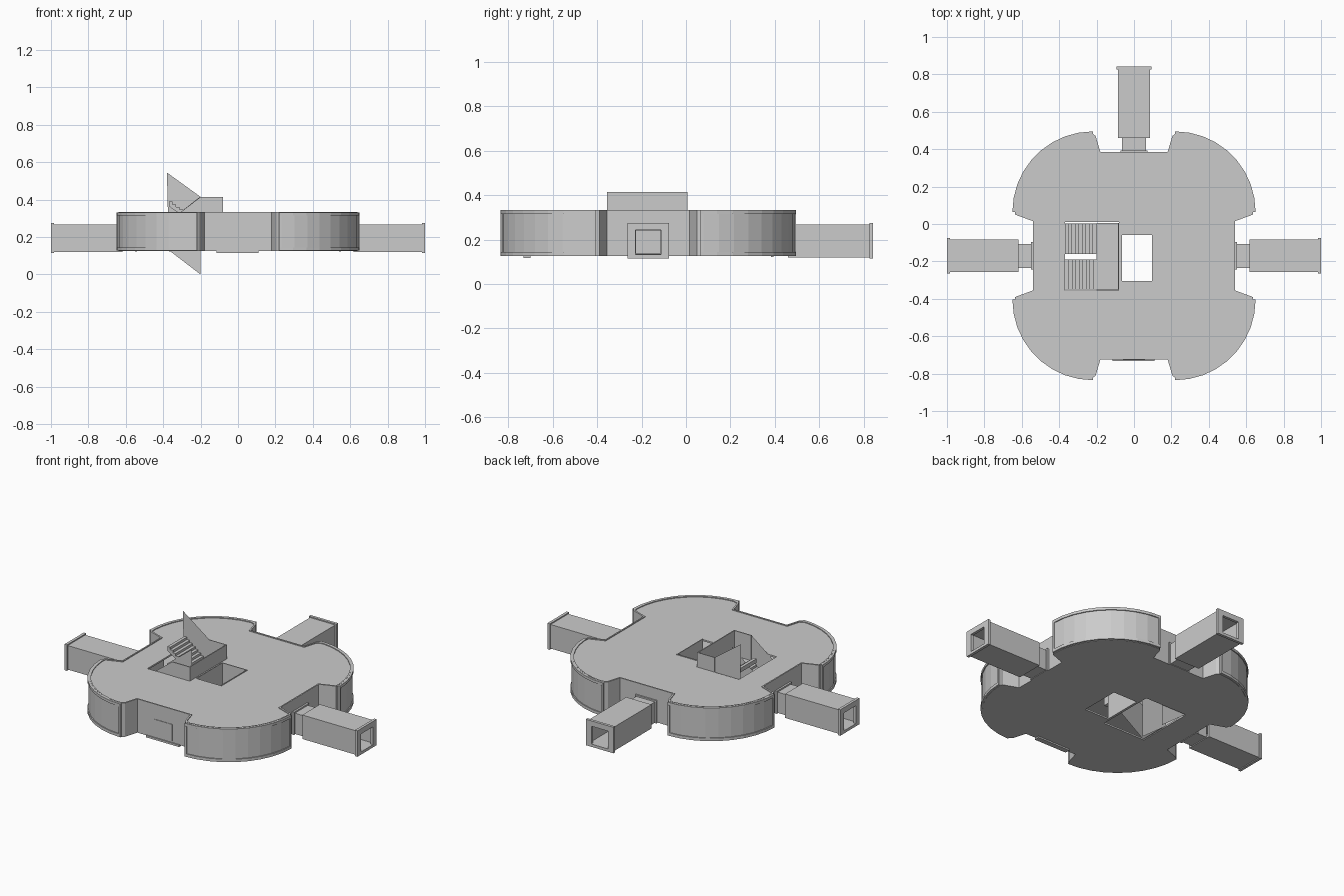
import bpy, bmesh, math
from mathutils import Matrix

if "Cube" in bpy.data.objects:
    bpy.data.objects.remove(bpy.data.objects["Cube"])

CY = -0.17  # centre of the hub in y


def make(name, bm):
    bmesh.ops.recalc_face_normals(bm, faces=bm.faces)
    me = bpy.data.meshes.new(name)
    bm.to_mesh(me)
    bm.free()
    ob = bpy.data.objects.new(name, me)
    bpy.context.collection.objects.link(ob)
    return ob


def prism(name, pts, a, b, axis='z'):
    """Extrude a profile from a to b along z (xy points) or y (xz points)."""
    bm = bmesh.new()
    at = (lambda p, h: (p[0], p[1], h)) if axis == 'z' else (lambda p, h: (p[0], h, p[1]))
    lo = [bm.verts.new(at(p, a)) for p in pts]
    if a == b:
        bm.faces.new(lo)
        return make(name, bm)
    hi = [bm.verts.new(at(p, b)) for p in pts]
    bm.faces.new(lo)
    bm.faces.new(hi)
    for i in range(len(pts)):
        j = (i + 1) % len(pts)
        bm.faces.new((lo[i], lo[j], hi[j], hi[i]))
    return make(name, bm)


def box(name, x0, x1, y0, y1, z0, z1):
    return prism(name, [(x0, y0), (x1, y0), (x1, y1), (x0, y1)], z0, z1)


def cut(ob, cutter):
    m = ob.modifiers.new("cut", 'BOOLEAN')
    m.operation, m.object, m.solver = 'DIFFERENCE', cutter, 'EXACT'
    bpy.context.view_layer.objects.active = ob
    bpy.ops.object.modifier_apply(modifier=m.name)
    bpy.data.objects.remove(cutter)


def arc(r, a0, a1, n=9):
    return [(0.22 + r * math.cos(a0 + (a1 - a0) * i / n),
             0.235 + r * math.sin(a0 + (a1 - a0) * i / n)) for i in range(n + 1)]


def outline(d):
    """Four-lobed hub outline, inset by d."""
    e = 0.06 if d else 0
    q = [(0.54 - d, 0.185 + d), (0.635 - d, 0.22 + d)]
    q += arc(0.418 - d, e, math.pi / 2 - e)
    q += [(0.205 + d, 0.64 - d), (0.18 + d, 0.555 - d)]
    pts = q + [(-x, y) for x, y in reversed(q)]
    pts += [(-x, -y) for x, y in pts]
    return [(x, y + CY) for x, y in pts]


# Hub shell: hollow room with a rim around the roof
hub = prism("hub_shell", outline(0), 0.125, 0.333)
cut(hub, prism("c", outline(0.015), 0.135, 0.318))
cut(hub, prism("c", outline(0.008), 0.328, 0.4))
# Stairwell, lift opening and doorways
cut(hub, box("c", -0.37, -0.08, -0.355, 0.012, 0, 0.5))
cut(hub, box("c", -0.065, 0.1, -0.305, -0.055, 0, 0.5))
cut(hub, box("c", -0.6, 0.6, CY - 0.055, CY + 0.055, 0.137, 0.24))
cut(hub, box("c", -0.055, 0.055, 0.3, 0.45, 0.137, 0.24))

# Curved window panels on the lobes, frame plus slightly recessed pane
for sx in (1, -1):
    for sy in (1, -1):
        def place(p):
            return [(x * sx, y * sy + CY) for x, y in p]

        def band(name, r0, r1, a0, a1, z0, z1, n=9):
            return prism(name, place(arc(r1, a0, a1, n) + arc(r0, a1, a0, n)), z0, z1)
        A = math.pi / 2
        band("window_pane", 0.416, 0.424, 0.03, A - 0.03, 0.145, 0.315)
        band("window_sill", 0.416, 0.430, 0, A, 0.127, 0.145)
        band("window_header", 0.416, 0.430, 0, A, 0.315, 0.332)
        band("window_jamb", 0.416, 0.430, 0, 0.03, 0.145, 0.315, 1)
        band("window_jamb", 0.416, 0.430, A - 0.03, A, 0.145, 0.315, 1)


def tube(name, x0, x1, w, z0, z1, wi, zi0, zi1):
    """Open rectangular tube along x."""
    bm = bmesh.new()
    rings = []
    for x, h, a, b in ((x0, w, z0, z1), (x1, w, z0, z1), (x1, wi, zi0, zi1), (x0, wi, zi0, zi1)):
        rings.append([bm.verts.new((x, y, z)) for y, z in ((-h, a), (h, a), (h, b), (-h, b))])
    for i in range(4):
        r, s = rings[i], rings[(i + 1) % 4]
        for j in range(4):
            k = (j + 1) % 4
            bm.faces.new((r[j], r[k], s[k], s[j]))
    return make(name, bm)


# Three connecting corridors: collar, narrow neck, main tube, end flange
for label, ang, ox, oy in (("right", 0, 0.54, CY), ("left", math.pi, -0.54, CY),
                           ("back", math.pi / 2, 0, 0.382)):
    M = Matrix.Translation((ox, oy, 0)) @ Matrix.Rotation(ang, 4, 'Z')
    for part in (tube(label + "_collar", 0, 0.012, 0.073, 0.122, 0.262, 0.057, 0.135, 0.24),
                 tube(label + "_neck", 0.012, 0.08, 0.064, 0.125, 0.253, 0.057, 0.135, 0.24),
                 tube(label + "_corridor", 0.078, 0.445, 0.086, 0.12, 0.268, 0.075, 0.132, 0.256),
                 tube(label + "_flange", 0.443, 0.46, 0.094, 0.115, 0.275, 0.057, 0.132, 0.242)):
        part.data.transform(M)

# Blank door and threshold at the front
box("front_door", -0.06, 0.06, -0.728, -0.72, 0.137, 0.24)
box("front_threshold", -0.115, 0.11, -0.732, -0.70, 0.116, 0.128)

# Lift shaft lining
box("shaft_wall_left", -0.07, -0.065, -0.305, -0.055, 0.13, 0.332)
box("shaft_wall_right", 0.097, 0.102, -0.305, -0.055, 0.13, 0.332)
box("shaft_wall_back", -0.065, 0.1, -0.06, -0.055, 0.13, 0.332)


# Stairs: two flights with a half landing
def flight(name, x0, z0, dx, y0, y1, n=9, rise=0.13):
    pts = [(x0, z0)]
    for i in range(n):
        z = z0 + rise * (i + 1) / n
        pts += [(x0 + dx * i / n, z), (x0 + dx * (i + 1) / n, z)]
    pts += [(x0 + dx, z0 + rise - 0.025), (x0 + dx * 0.06, z0 - 0.005)]
    prism(name, pts, y0, y1, 'y')


flight("lower_flight", -0.37, 0.13, 0.17, -0.35, -0.19)
flight("upper_flight", -0.2, 0.26, -0.17, -0.16, 0.004)
box("stair_landing", -0.2, -0.083, -0.35, 0.004, 0.24, 0.26)

# Stair parapets and thin side plates
box("landing_parapet", -0.086, -0.08, -0.356, 0.006, 0.24, 0.415)
box("landing_parapet_front", -0.2, -0.086, -0.356, -0.35, 0.24, 0.415)
box("landing_parapet_back", -0.2, -0.086, 0.002, 0.006, 0.24, 0.415)
prism("lower_flight_plate", [(-0.37, 0.12), (-0.2, 0.24), (-0.2, 0.415), (-0.37, 0.285)],
      -0.353, -0.353, 'y')
prism("upper_flight_plate", [(-0.37, 0.13), (-0.2, 0), (-0.2, 0.415), (-0.38, 0.545)],
      0.005, 0.005, 'y')
prism("centre_plate", [(-0.37, 0.13), (-0.2, 0), (-0.2, 0.418), (-0.37, 0.285)],
      -0.163, -0.163, 'y')
